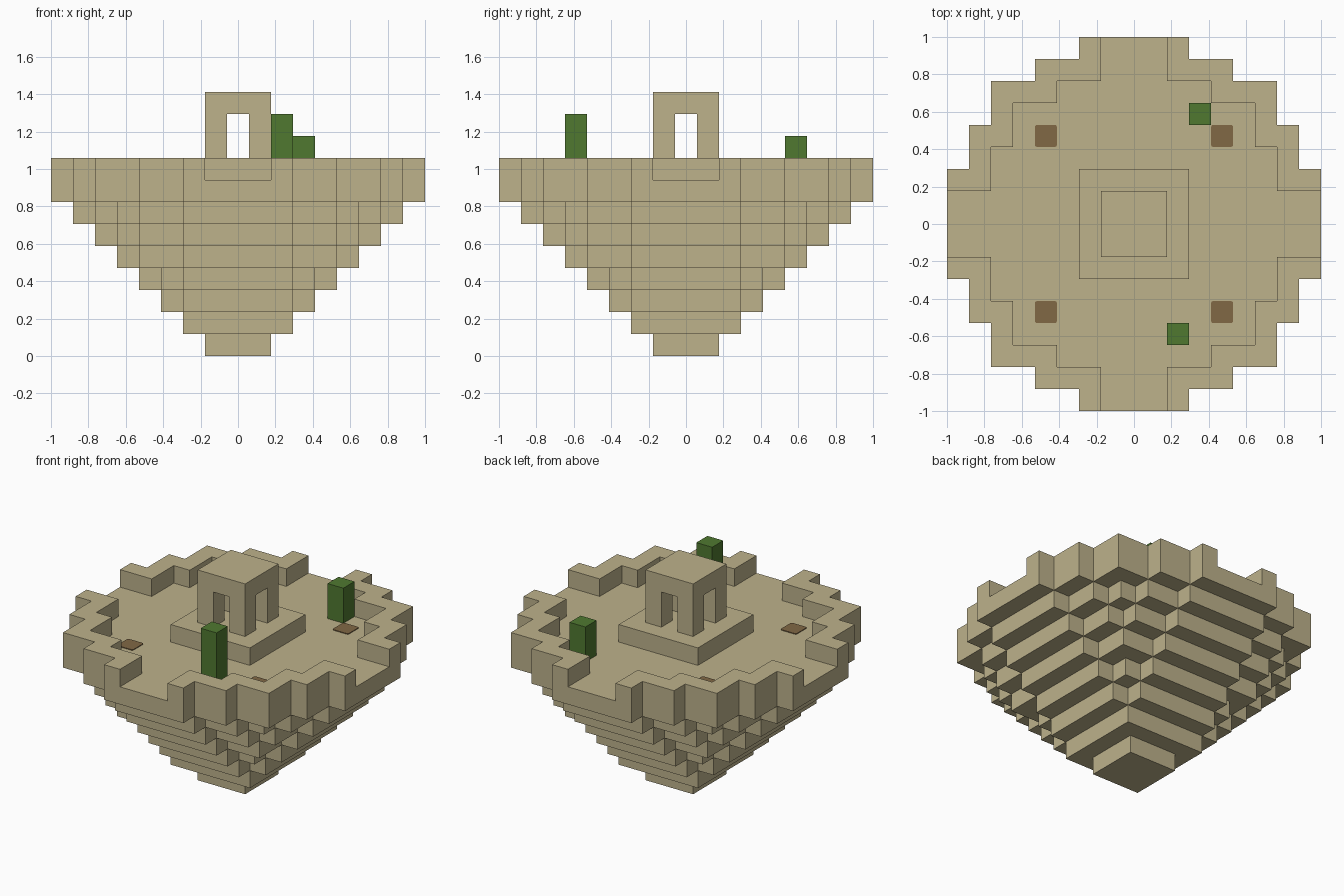
import bpy
import bmesh
from mathutils import Vector

if "Cube" in bpy.data.objects:
    bpy.data.objects.remove(bpy.data.objects["Cube"], do_unlink=True)

U = 2 / 17  # edge of one block


def material(name, rgb):
    mat = bpy.data.materials.new(name)
    mat.use_nodes = True
    mat.diffuse_color = (*rgb, 1)
    mat.node_tree.nodes["Principled BSDF"].inputs["Base Color"].default_value = (*rgb, 1)
    return mat


sand = material("sandstone", (0.51, 0.445, 0.26))
green = material("cactus green", (0.08, 0.19, 0.03))
brown = material("dry brown", (0.22, 0.138, 0.06))


def finish(bm, name, mat):
    bmesh.ops.recalc_face_normals(bm, faces=bm.faces)
    mesh = bpy.data.meshes.new(name)
    bm.to_mesh(mesh)
    bm.free()
    mesh.materials.append(mat)
    obj = bpy.data.objects.new(name, mesh)
    bpy.context.collection.objects.link(obj)


def blocks(name, cells, mat):
    """Skin a set of unit blocks, keeping only the outward faces."""
    bm = bmesh.new()
    for cell in cells:
        centre = Vector(cell) + Vector((0, 0, 0.5))
        for axis in range(3):
            for sign in (-1, 1):
                n = Vector((0, 0, 0))
                n[axis] = sign
                if tuple(int(c + d) for c, d in zip(cell, n)) in cells:
                    continue
                a = Vector((0, 0, 0))
                a[(axis + 1) % 3] = 0.5
                b = n.cross(a)
                mid = centre + n / 2
                corners = (mid - a - b, mid + a - b, mid + a + b, mid - a + b)
                bm.faces.new([bm.verts.new(c * U) for c in corners])
    bmesh.ops.remove_doubles(bm, verts=bm.verts, dist=U / 100)
    finish(bm, name, mat)


def disc(r2):
    return {(x, y) for x in range(-8, 9) for y in range(-8, 9) if x * x + y * y <= r2}


def erode(plan):
    return {(x, y) for x, y in plan
            if {(x + 1, y), (x - 1, y), (x, y + 1), (x, y - 1)} <= plan}


# Floating island: round floor, each layer beneath loses its edge blocks
plan = disc(72)
floor = 7
island = {(x, y, floor) for x, y in plan}
layer = plan
for z in range(floor - 1, -1, -1):
    layer = erode(layer)
    island |= {(x, y, z) for x, y in layer}

# Rim wall with a gateway on each side, and the central plinth
island |= {(x, y, 8) for x, y in plan - disc(51) if min(abs(x), abs(y)) > 1}
island |= {(x, y, 8) for x in range(-2, 3) for y in range(-2, 3)}
blocks("island", island, sand)

# Open pavilion: four corner posts under a slab roof
pavilion = {(x, y, z) for x in (-1, 1) for y in (-1, 1) for z in (9, 10)}
pavilion |= {(x, y, 11) for x in range(-1, 2) for y in range(-1, 2)}
blocks("pavilion", pavilion, sand)

# Cacti
blocks("tall_cactus", {(2, -5, z) for z in (8, 9, 10)}, green)
blocks("short_cactus", {(3, 5, z) for z in (8, 9)}, green)

# Thin brown patches with slightly rounded corners
for sx, side in ((-1, "right"), (1, "left")):
    for sy, end in ((-1, "front"), (1, "back")):
        bm = bmesh.new()
        bmesh.ops.create_cube(bm, size=1)
        bmesh.ops.scale(bm, verts=bm.verts, vec=(U, U, 0.006))
        upright = [e for e in bm.edges if abs(e.verts[0].co.z - e.verts[1].co.z) > 0.001]
        bmesh.ops.bevel(bm, geom=upright, offset=0.01, segments=2, profile=0.5, affect='EDGES')
        bmesh.ops.translate(bm, verts=bm.verts, vec=(4 * sx * U, 4 * sy * U, 8 * U + 0.002))
        finish(bm, f"{end}_{side}_patch", brown)
